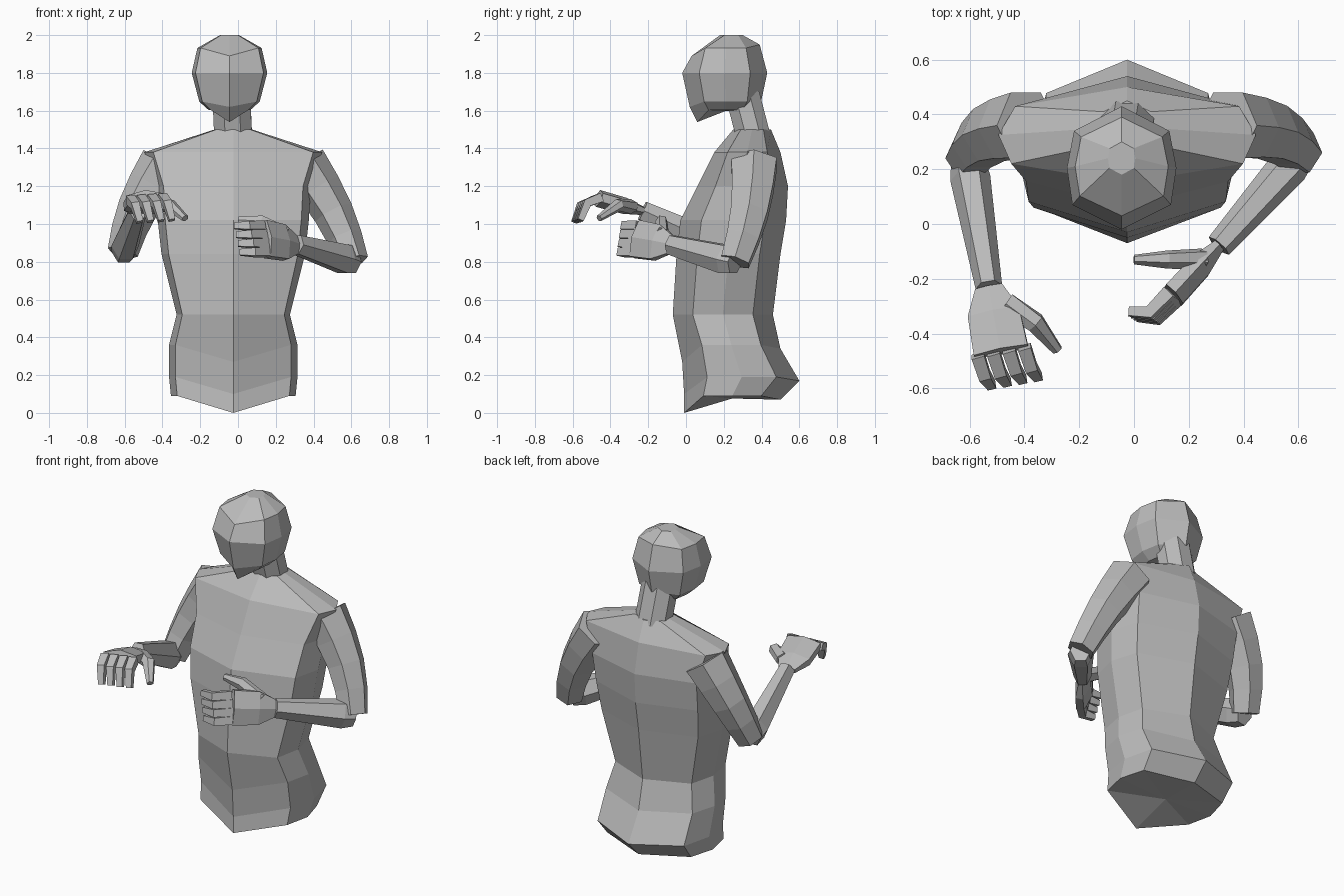
import bpy, bmesh
from math import cos, sin, pi
from mathutils import Vector

cube = bpy.data.objects.get("Cube")
if cube:
    bpy.data.objects.remove(cube)

shade = (.5, .5, .5, 1)
grey = bpy.data.materials.new("clay_grey")
grey.use_nodes = True
grey.diffuse_color = shade
grey.node_tree.nodes["Principled BSDF"].inputs["Base Color"].default_value = shade


def loft(name, rings):
    """Skin a list of equal point loops and close both ends with a fan."""
    bm = bmesh.new()
    loops = [[bm.verts.new(point) for point in ring] for ring in rings]
    for low, high in zip(loops, loops[1:]):
        for i in range(len(low)):
            bm.faces.new((low[i - 1], low[i], high[i], high[i - 1]))
    for loop in (loops[0], loops[-1]):
        total = sum((vert.co for vert in loop), Vector())
        middle = bm.verts.new(total / len(loop))
        for i in range(len(loop)):
            bm.faces.new((loop[i - 1], loop[i], middle))
    bmesh.ops.recalc_face_normals(bm, faces=bm.faces)
    mesh = bpy.data.meshes.new(name)
    bm.to_mesh(mesh)
    bm.free()
    mesh.materials.append(grey)
    bpy.context.collection.objects.link(bpy.data.objects.new(name, mesh))


def sweep(name, points, widths, side, flatness=1, sides=6):
    """Faceted tube through the points; side is the direction of its width."""
    rings = []
    for i, (point, width) in enumerate(zip(points, widths)):
        before = point - points[max(i - 1, 0)]
        after = points[min(i + 1, len(points) - 1)] - point
        along = (before.normalized() + after.normalized()).normalized()
        u = (side - along * side.dot(along)).normalized()
        v = along.cross(u) * flatness
        reach = width / cos(pi / sides)
        angles = [2 * pi * (k + .5) / sides for k in range(sides)]
        rings.append([point + (u * cos(a) + v * sin(a)) * reach for a in angles])
    loft(name, rings)


def body_ring(centre, width, front, back, z, side_rise, back_rise):
    """Symmetric eight-point loop with ridges at the front and back middle."""
    inset = (back - front) * .2
    profile = [(width * .9, front + inset), (width, (front + back) / 2),
               (width * .87, back - inset)]
    left = [Vector((centre + x, y, z + side_rise)) for x, y in profile]
    right = [Vector((centre - x, y, z + side_rise)) for x, y in reversed(profile)]
    return [Vector((centre, front, z)), *left, Vector((centre, back, z + back_rise)), *right]


# Torso: width, front, back and height from pelvis to collar
torso = []
for width, front, back, z in [
        (.33, -.01, .5, 0), (.34, -.01, .6, .1), (.34, -.02, .5, .27),
        (.3, -.07, .46, .52), (.38, -.05, .5, .84), (.4, -.03, .53, 1.02),
        (.41, .06, .54, 1.2), (.47, .15, .5, 1.38), (.1, .25, .45, 1.5)]:
    pelvis = z < .4
    torso.append(body_ring(-.025, width, front, back, z, pelvis * .09, pelvis * .07))
loft("torso", torso)

# Head: each loop also has a tilt, lifting its sides and back
head = []
for width, front, back, z, tilt in [
        (.11, .06, .36, 1.54, .09), (.16, .02, .4, 1.62, .04), (.2, -.02, .43, 1.8, 0),
        (.17, .03, .39, 1.89, .06), (.05, .18, .3, 2, 0)]:
    head.append(body_ring(-.045, width, front, back, z, tilt * .7, tilt))
loft("head", head)

# Neck
sweep("neck", [Vector((-.025, .36, 1.45)), Vector((-.035, .3, 1.68))], (.1, .1),
      Vector((1, 0, 0)), .9, 8)


def arm(label, outward, shoulder, elbow, wrist):
    """Upper arm bowed outwards, then a tapering forearm."""
    steps = [k / 4 for k in range(5)]
    bow = Vector((outward * .03, .025, 0))
    upper = [shoulder.lerp(elbow, t) + bow * sin(pi * t) for t in steps]
    sweep(label + "_upper_arm", upper, [.12 - t * .045 for t in steps], Vector((0, 1, 0)), .95)
    heel = elbow.lerp(wrist, .15)
    sweep(label + "_forearm", [elbow, heel, wrist], (.06, .075, .05),
          Vector((0, 0, 1)), .85)


def hand(label, wrist, index, index_tip, spread, curl, thumb_joint, thumb_tip):
    """Palm, four fingers stepped along the knuckle line, and thumb."""
    knuckles = index + spread / 2
    sweep(label + "_palm", [wrist, wrist.lerp(knuckles, .4), knuckles],
          (.05, .095, .1), spread, .4)
    for k, finger in enumerate(("index", "middle", "ring", "little")):
        shift = spread * k / 3
        joint = index.lerp(index_tip, .5) + curl
        path = [point + shift for point in (index, joint, index_tip)]
        sweep(label + "_" + finger + "_finger", path, (.024, .022, .016), spread, 1, 4)
    root = wrist.lerp(knuckles, .3) - spread * .3
    sweep(label + "_thumb", [root, thumb_joint, thumb_tip], (.04, .034, .018), spread, .85)


# Left arm folded across the front, palm upright
left_wrist = Vector((.31, -.08, .89))
arm("left", 1, Vector((.34, .36, 1.32)), Vector((.61, .26, .8)), left_wrist)
hand("left", left_wrist, Vector((.13, -.25, .99)), Vector((-.02, -.32, .99)),
     Vector((.03, -.02, -.14)), Vector((0, -.04, 0)),
     Vector((.12, -.13, 1.01)), Vector((0, -.13, 1.02)))

# Right arm reaching forward, palm down
right_wrist = Vector((-.53, -.23, 1.07))
arm("right", -1, Vector((-.39, .36, 1.32)), Vector((-.61, .24, .85)), right_wrist)
hand("right", right_wrist, Vector((-.4, -.45, 1.14)), Vector((-.35, -.56, 1.02)),
     Vector((-.17, -.03, -.01)), Vector((0, -.02, .03)),
     Vector((-.36, -.36, 1.1)), Vector((-.28, -.46, 1.03)))
